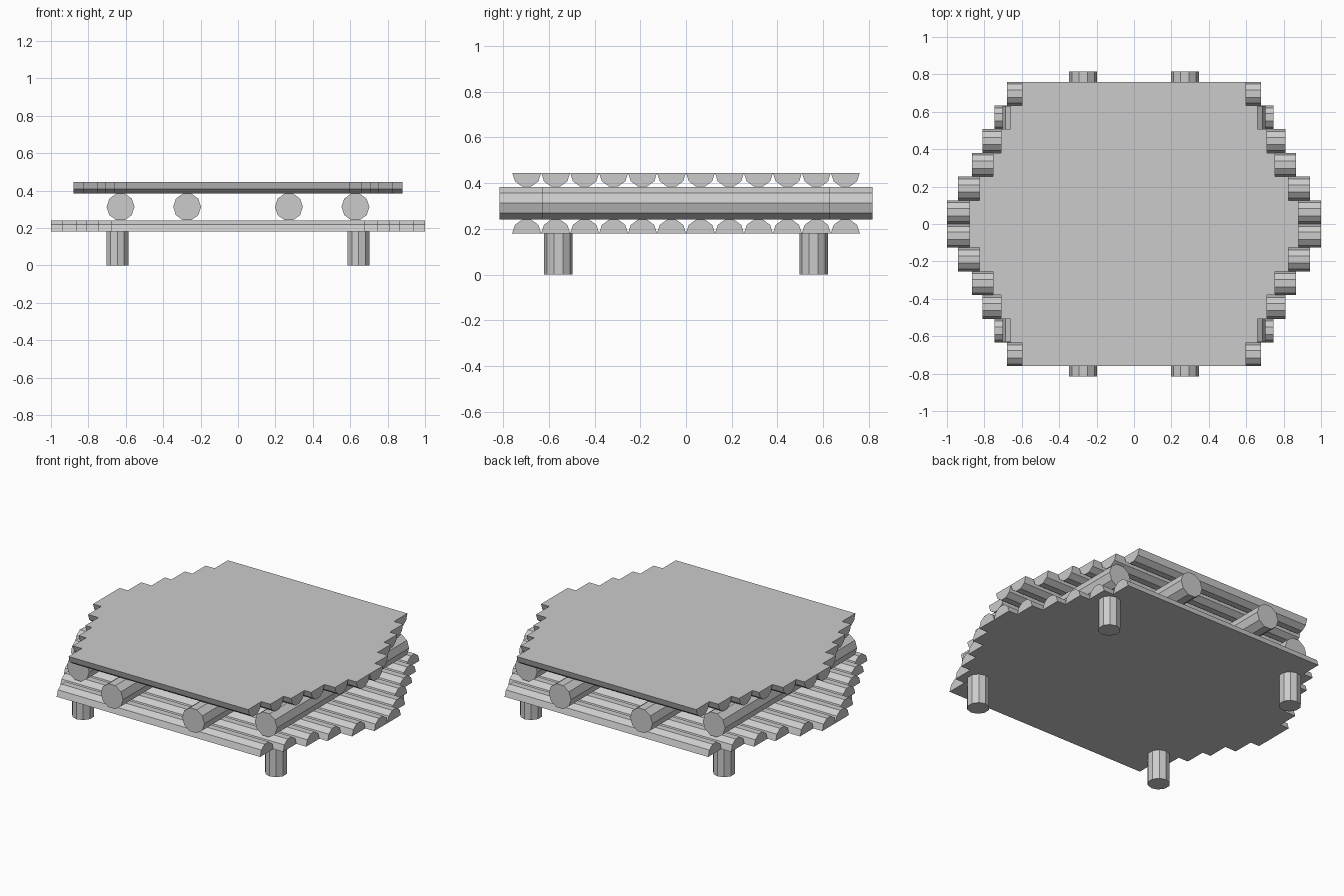
import bpy, bmesh
from math import cos, sin, pi, radians
from mathutils import Vector

if "Cube" in bpy.data.objects:
    bpy.data.objects.remove(bpy.data.objects["Cube"])

SIDES = 10      # facets of a full log
PITCH = 0.1267  # spacing of the half logs


def prism(name, profile, axis, lo, hi):
    """Extrude a closed 2D profile along x, y or z between lo and hi."""
    place = {'x': lambda p, t: (t, p[0], p[1]),
             'y': lambda p, t: (p[0], t, p[1]),
             'z': lambda p, t: (p[0], p[1], t)}[axis]
    bm = bmesh.new()
    cap = bm.faces.new([bm.verts.new(place(p, lo)) for p in profile])
    out = bmesh.ops.extrude_face_region(bm, geom=[cap], use_keep_orig=True)
    verts = [g for g in out['geom'] if isinstance(g, bmesh.types.BMVert)]
    bmesh.ops.translate(bm, verts=verts, vec=Vector(place((0, 0), hi - lo)))
    bmesh.ops.recalc_face_normals(bm, faces=bm.faces)
    mesh = bpy.data.meshes.new(name)
    bm.to_mesh(mesh)
    bm.free()
    ob = bpy.data.objects.new(name, mesh)
    bpy.context.collection.objects.link(ob)
    return ob


def circle(cx, cy, r, start=0.0):
    return [(cx + r * cos(start + 2 * pi * i / SIDES),
             cy + r * sin(start + 2 * pi * i / SIDES)) for i in range(SIDES)]


def half_circle(cx, flat, r, way):
    n = SIDES // 2
    return [(cx + r * cos(pi * i / n), flat + way * r * sin(pi * i / n))
            for i in range(n + 1)]


# Split-log decks: half lengths listed from the middle row outwards
lower = [1.0, 0.94, 0.865, 0.81, 0.745, 0.68]
upper = [0.88, 0.825, 0.755, 0.71, 0.66, 0.60]
for name, lengths, flat, way in (("lower_deck_log", lower, 0.18, 1),
                                 ("top_deck_log", upper, 0.445, -1)):
    for i, half in enumerate(lengths):
        for side in (-1, 1):
            y = side * (i + 0.5) * PITCH
            prism(name, half_circle(y, flat, PITCH / 2, way), 'x', -half, half)

# Round cross logs between the decks
for name, x, half in (("inner_cross_log", 0.272, 0.815),
                      ("outer_cross_log", 0.628, 0.63)):
    for side in (-1, 1):
        prism(name, circle(side * x, 0.3125, 0.0745), 'y', -half, half)

# Four short legs
for sx in (-1, 1):
    for sy in (-1, 1):
        prism("leg", circle(sx * 0.645, sy * 0.558, 0.062, radians(90)),
              'z', 0.0, 0.181)
